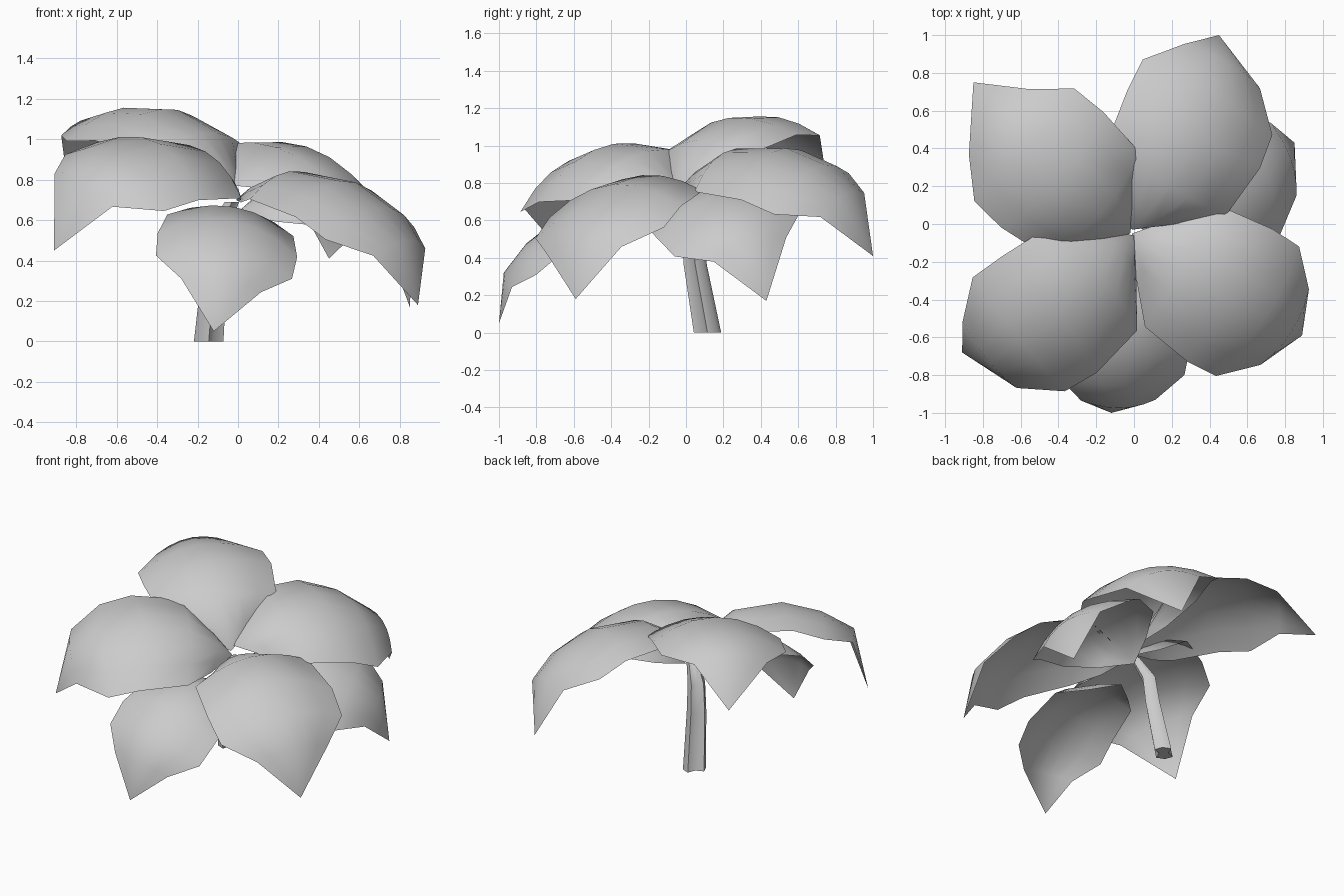
import bpy, bmesh
from math import cos, sin, pi
from mathutils import Vector

cube = bpy.data.objects.get("Cube")
if cube:
    bpy.data.objects.remove(cube, do_unlink=True)

GREY = (0.6, 0.6, 0.6, 1.0)
mat = bpy.data.materials.new("plain_grey")
mat.use_nodes = True
mat.diffuse_color = GREY
mat.node_tree.nodes["Principled BSDF"].inputs["Base Color"].default_value = GREY


def finish(name, bm, angle):
    bmesh.ops.recalc_face_normals(bm, faces=bm.faces)
    mesh = bpy.data.meshes.new(name)
    bm.to_mesh(mesh)
    bm.free()
    mesh.materials.append(mat)
    obj = bpy.data.objects.new(name, mesh)
    bpy.context.collection.objects.link(obj)
    bpy.ops.object.select_all(action="DESELECT")
    obj.select_set(True)
    bpy.context.view_layer.objects.active = obj
    bpy.ops.object.shade_smooth_by_angle(angle=angle)
    return obj


# Leaf cross-sections: edge position, half width, edge height, rib position, rib height
LENGTH = 1.18
ROWS = [
    (0.14, 0.20, 0.07, 0.08, 0.12),
    (0.28, 0.38, 0.17, 0.23, 0.27),
    (0.58, 0.42, 0.22, 0.52, 0.355),
    (0.78, 0.41, 0.19, 0.77, 0.33),
    (0.97, 0.24, 0.18, 0.985, 0.25),
]
HALF_COLUMNS = 3


def leaf(name, base, aim, tip, roll):
    """Domed sheet laid along base-aim, rolled about that line, with its point at tip."""
    base, aim = Vector(base), Vector(aim)
    along = (aim - base).normalized()
    size = (aim - base).length / LENGTH
    flat = Vector((0, 0, 1)).cross(along).normalized()
    rise = along.cross(flat)
    side = flat * cos(roll) + rise * sin(roll)
    up = along.cross(side)

    bm = bmesh.new()
    start, end = bm.verts.new(base), bm.verts.new(tip)
    grid = []
    for edge_a, width, edge_h, rib_a, rib_h in ROWS:
        row = []
        for i in range(-HALF_COLUMNS, HALF_COLUMNS + 1):
            t = i / HALF_COLUMNS
            a = rib_a + (edge_a - rib_a) * t * t
            h = rib_h + (edge_h - rib_h) * t * t
            row.append(bm.verts.new(base + size * (along * a + side * width * t + up * h)))
        grid.append(row)
    last = len(grid[0]) - 1
    for i in range(last):
        bm.faces.new((start, grid[0][i + 1], grid[0][i]))
        bm.faces.new((end, grid[-1][i], grid[-1][i + 1]))
        for low, high in zip(grid, grid[1:]):
            bm.faces.new((low[i], low[i + 1], high[i + 1], high[i]))
    return finish(name, bm, pi / 2)


# Six leaves around the stem; the two lower ones are smaller
leaf("leaf_front_left", (-0.01, -0.05, 0.70), (0.90, -0.59, 0.19), (0.89, -0.59, 0.18), 0.08)
leaf("leaf_front_right", (0.0, -0.06, 0.72), (-0.95, -0.75, 0.55), (-0.91, -0.68, 0.45), -0.35)
leaf("leaf_back_right", (-0.02, -0.05, 0.74), (-0.88, 0.70, 0.89), (-0.85, 0.75, 0.83), -0.08)
leaf("leaf_back", (-0.01, -0.03, 0.77), (0.49, 1.0, 0.46), (0.45, 1.0, 0.41), 0.28)
leaf("lower_leaf_front", (-0.04, -0.17, 0.58), (-0.12, -1.0, 0.06), (-0.12, -1.0, 0.05), -0.2)
leaf("lower_leaf_left", (0.0, 0.0, 0.64), (0.87, 0.44, 0.23), (0.85, 0.43, 0.17), 0.33)

# Leaning stem with a groove on two sides, bending towards the leaf bases
PATH = [(-0.145, 0.115, 0.0, 0.073), (-0.115, 0.05, 0.36, 0.062),
        (-0.10, 0.03, 0.55, 0.055), (-0.03, -0.02, 0.69, 0.035)]
SIDES = 8
bm = bmesh.new()
rings = []
for x, y, z, radius in PATH:
    ring = []
    for k in range(SIDES):
        r = radius * (0.4 if k % 4 == 3 else 1.0)
        turn = 2 * pi * k / SIDES
        ring.append(bm.verts.new((x + r * cos(turn), y + r * sin(turn), z)))
    rings.append(ring)
for low, high in zip(rings, rings[1:]):
    for k in range(SIDES):
        n = (k + 1) % SIDES
        bm.faces.new((low[k], low[n], high[n], high[k]))
bm.faces.new(rings[0][::-1])
bm.faces.new(rings[-1])
finish("stem", bm, pi / 3)
